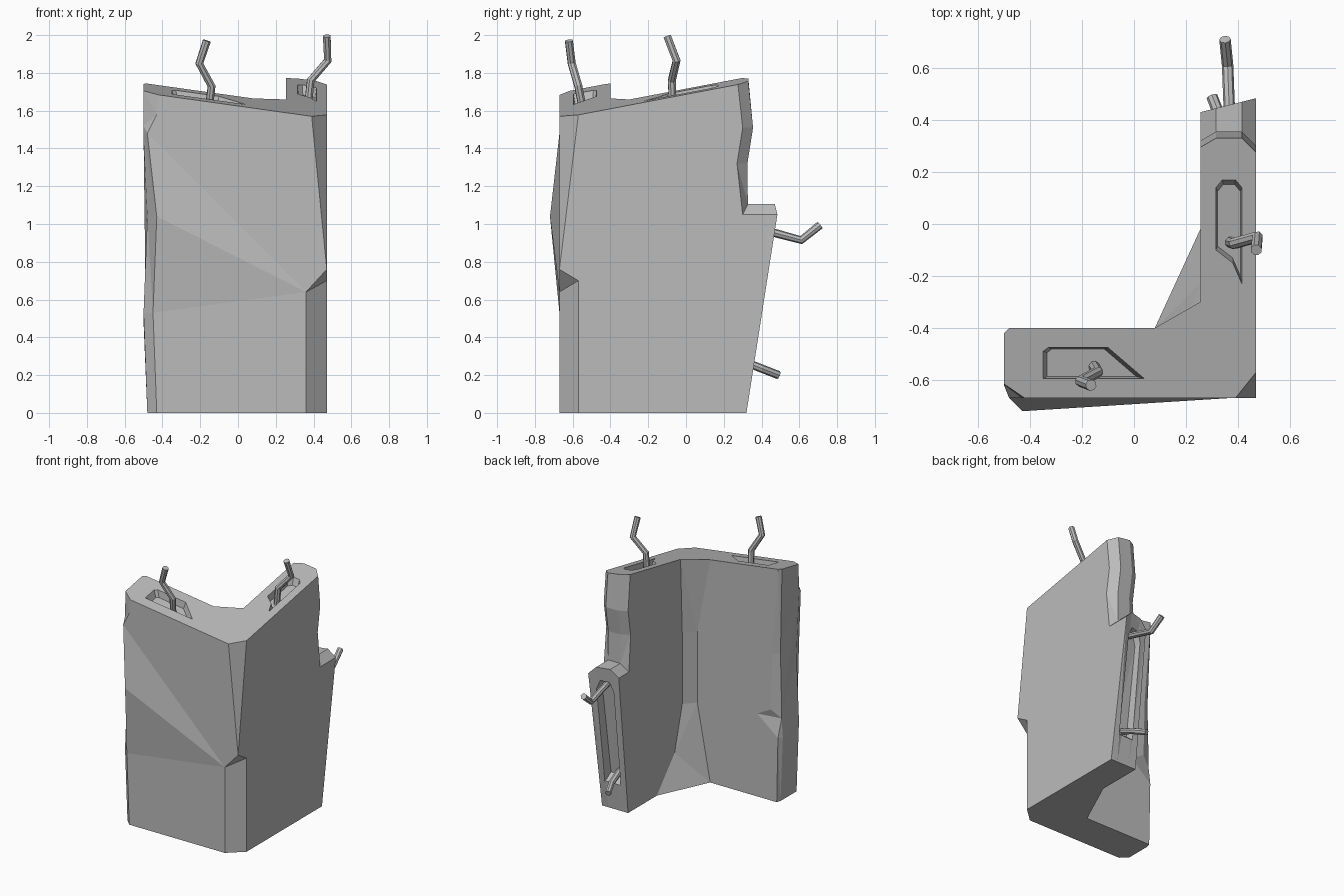
import bpy, bmesh
from mathutils import Vector

if "Cube" in bpy.data.objects:
    bpy.data.objects.remove(bpy.data.objects["Cube"], do_unlink=True)


def make_material(name, value):
    mat = bpy.data.materials.new(name)
    mat.use_nodes = True
    color = (value, value, value, 1)
    mat.diffuse_color = color
    mat.node_tree.nodes["Principled BSDF"].inputs["Base Color"].default_value = color
    return mat


concrete = make_material("concrete grey", 0.5)


def top_z(x, y):
    """Height of the slanted top of the wall."""
    return 1.752 - 0.14 * x + 0.19 * y


def capped(points, x, y):
    """Column of points finished by a point on the slanted top."""
    return points + [(x, y, top_z(x, y))]


def add_object(name, bm):
    bmesh.ops.recalc_face_normals(bm, faces=bm.faces[:])
    mesh = bpy.data.meshes.new(name)
    bm.to_mesh(mesh)
    bm.free()
    mesh.materials.append(concrete)
    obj = bpy.data.objects.new(name, mesh)
    bpy.context.collection.objects.link(obj)
    return obj


def loft(name, columns):
    """Closed solid whose sides join neighbouring columns of points."""
    bm = bmesh.new()
    grid = [[bm.verts.new(p) for p in col] for col in columns]
    for i, col in enumerate(grid):
        after = grid[(i + 1) % len(grid)]
        for k in range(len(col) - 1):
            bm.faces.new((col[k], after[k], after[k + 1], col[k + 1]))
    bm.faces.new([col[0] for col in reversed(grid)])
    bm.faces.new([col[-1] for col in grid])
    bmesh.ops.remove_doubles(bm, verts=bm.verts[:], dist=0.001)
    bmesh.ops.triangulate(bm, faces=bm.faces[:])
    return add_object(name, bm)


# Wall edges, each running from the ground to the slanted top
front, inner, side, outer = -0.67, -0.4, 0.255, 0.47
chip_a, chip_b, chip_c = (0.36, front, 0.64), (outer, -0.57, 0.7), (outer, front, 0.76)

front_left = capped([(-0.43, front, 0), (-0.45, front, 0.53), (-0.43, -0.72, 1.04),
                     (-0.48, front, 1.48), (-0.43, front, 1.58)], -0.42, front)
front_corner = capped([(0.36, front, 0), chip_a, chip_a, chip_a, chip_c], 0.39, front)
side_corner = capped([(outer, -0.57, 0), chip_b, chip_b, chip_b, chip_c], outer, -0.57)

# Broken end of the side wall: rounded, with a ledge half way up
broken_end = []
for x, dy, dz in ((outer, 0, 0), (0.415, 0.055, 0.055), (0.315, 0.055, 0.055), (side, 0.02, 0)):
    ledge = 0.43 + 0.25 * (x - side)
    broken_end.append(capped([(x, 0.32, 0), (x, ledge, 1.05 + dz), (x, 0.3 + dy / 2, 1.05 + dz),
                              (x, 0.27 + dy, 1.32), (x, 0.3 + dy, 1.51)], x, 0.275 + dy))

# Uneven fillet in the inner corner
fillet_side = capped([(side, y, z) for y, z in
                      ((-0.02, 0), (-0.23, 0.24), (-0.32, 0.57), (-0.32, 0.57), (-0.32, 1.1))],
                     side, -0.3)
fillet_front = capped([(x, inner, z) for x, z in
                       ((0.08, 0), (0.08, 0), (0.186, 0.57), (0.186, 0.57), (0.186, 1.1))],
                      0.08, inner)

# Chipped left end of the front wall
left_inner = capped([(x, inner, z) for x, z in
                     ((-0.47, 0), (-0.48, 0.48), (-0.31, 0.62), (-0.42, 0.68), (-0.43, 1.1))],
                    -0.48, inner)
left_back = capped([(x, -0.43, z) for x, z in
                    ((-0.48, 0), (-0.5, 0.48), (-0.49, 0.62), (-0.49, 0.68), (-0.48, 1.1))],
                   -0.5, -0.42)
left_front = capped([(x, -0.62, z) for x, z in
                     ((-0.48, 0), (-0.5, 0.53), (-0.48, 1.04), (-0.5, 1.47), (-0.5, 1.52))],
                    -0.5, -0.615)

wall = loft("broken_corner_wall",
            [front_left, front_corner, side_corner, *broken_end,
             fillet_side, fillet_front, left_inner, left_back, left_front])


def cut_slot(outline, depth, taper):
    """Sink a tapered pocket along the depth vector, then drop the cutter."""
    rim = [Vector(p) for p in outline]
    centre = sum(rim, Vector()) / len(rim)
    columns = [[p + depth + (centre - p) * taper, p, p - depth] for p in rim]
    cutter = loft("slot_cutter", columns)
    cutter.hide_render = True
    mod = wall.modifiers.new("slot", 'BOOLEAN')
    mod.operation, mod.solver, mod.object = 'DIFFERENCE', 'EXACT', cutter
    bpy.context.view_layer.objects.active = wall
    bpy.ops.object.modifier_apply(modifier=mod.name)
    bpy.data.objects.remove(cutter, do_unlink=True)


# Pockets on the two top surfaces
down = Vector((0, 0, -0.05))
for plan in (((-0.35, -0.595), (0.04, -0.595), (-0.1, -0.475), (-0.33, -0.475), (-0.35, -0.49)),
             ((0.315, -0.1), (0.38, -0.15), (0.415, -0.23), (0.415, 0.14), (0.39, 0.17),
              (0.34, 0.17), (0.315, 0.14))):
    cut_slot([(x, y, top_z(x, y)) for x, y in plan], down, 0.12)

# Tall pocket on the broken end, following its lean
cut_slot([(x, 0.32 + 0.13 * z + 0.12 * (x - side) * z, z) for x, z in
          ((0.3, 0.2), (0.425, 0.2), (0.425, 0.94), (0.395, 1.01), (0.33, 1.01), (0.3, 0.94))],
         Vector((0, -0.07, 0)), 0.1)


def rebar(name, points):
    """Bent steel rod along a path."""
    curve = bpy.data.curves.new(name, 'CURVE')
    curve.dimensions = '3D'
    curve.bevel_depth = 0.022
    curve.bevel_resolution = 2
    curve.use_fill_caps = True
    spline = curve.splines.new('POLY')
    spline.use_smooth = False
    spline.points.add(len(points) - 1)
    for target, p in zip(spline.points, points):
        target.co = (*p, 1)
    curve.materials.append(concrete)
    obj = bpy.data.objects.new(name, curve)
    bpy.context.collection.objects.link(obj)


rebar("front_top_rebar", [(-0.155, -0.545, 1.6), (-0.14, -0.57, 1.73),
                          (-0.205, -0.605, 1.85), (-0.165, -0.62, 1.97)])
rebar("side_top_rebar", [(0.37, -0.07, 1.62), (0.385, -0.075, 1.76),
                         (0.475, -0.05, 1.865), (0.47, -0.1, 1.995)])
rebar("end_upper_rebar", [(0.37, 0.36, 0.98), (0.365, 0.48, 0.95),
                          (0.36, 0.61, 0.915), (0.35, 0.71, 0.995)])
rebar("end_lower_rebar", [(0.35, 0.26, 0.29), (0.335, 0.4, 0.235), (0.3, 0.49, 0.2)])
